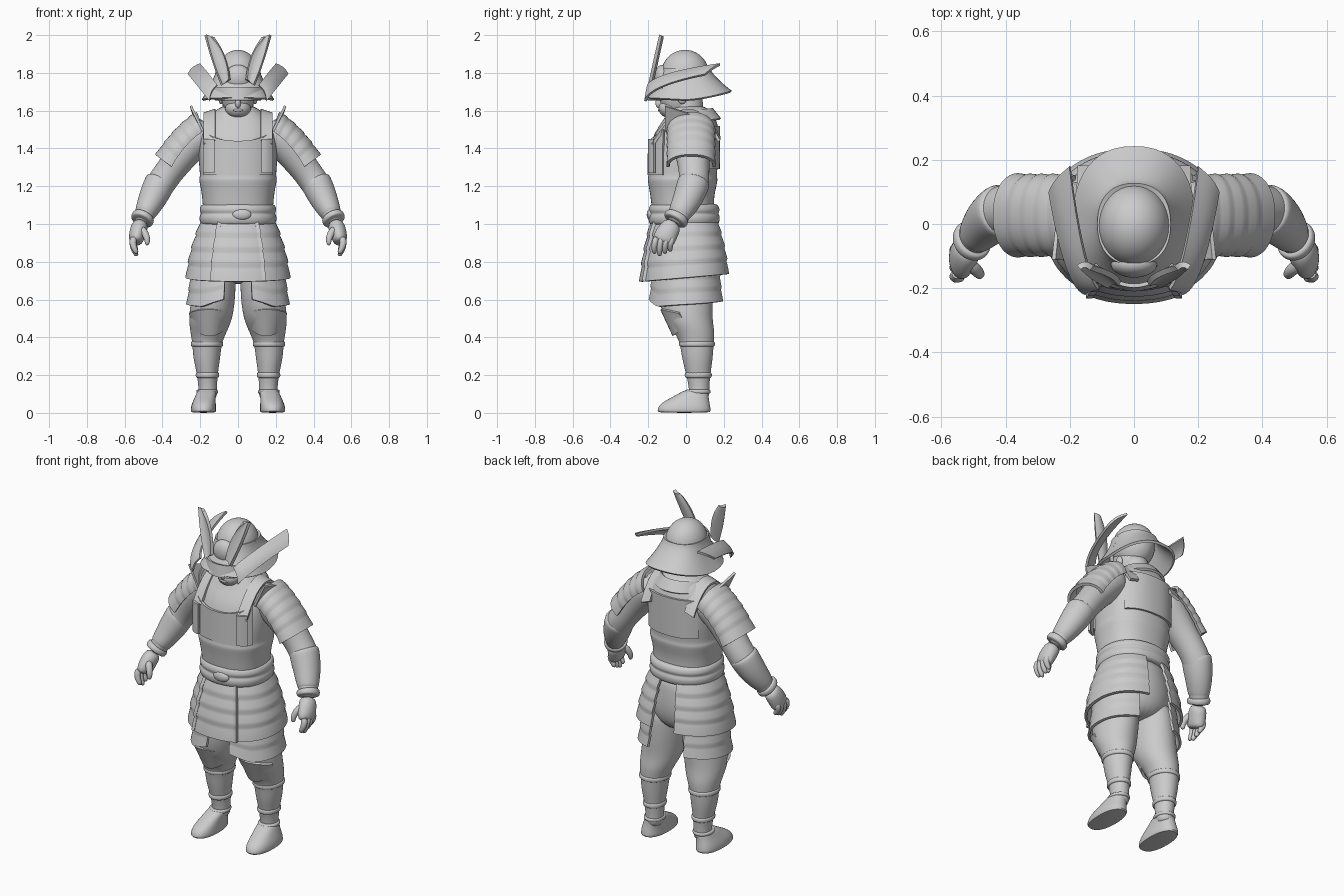
import bpy, bmesh, math
from mathutils import Vector

if "Cube" in bpy.data.objects:
    bpy.data.objects.remove(bpy.data.objects["Cube"])

grey = bpy.data.materials.new("plain_grey")
grey.use_nodes = True
grey.diffuse_color = (0.6, 0.6, 0.6, 1)
bsdf = next(n for n in grey.node_tree.nodes if n.type == 'BSDF_PRINCIPLED')
bsdf.inputs["Base Color"].default_value = (0.6, 0.6, 0.6, 1)
bsdf.inputs["Roughness"].default_value = 0.7
parts = []


def finish(name, bm, mirror=False, subsurf=0, thick=0):
    bmesh.ops.recalc_face_normals(bm, faces=bm.faces)
    mesh = bpy.data.meshes.new(name)
    bm.to_mesh(mesh)
    bm.free()
    mesh.materials.append(grey)
    ob = bpy.data.objects.new(name, mesh)
    bpy.context.collection.objects.link(ob)
    if thick:
        m = ob.modifiers.new("thickness", 'SOLIDIFY')
        m.thickness, m.offset = thick, 0
    if subsurf:
        m = ob.modifiers.new("smooth", 'SUBSURF')
        m.levels = m.render_levels = subsurf
    if mirror:
        ob.modifiers.new("mirror", 'MIRROR').use_mirror_merge = False
    parts.append(ob)


def oval(a, power=1.0):
    c, s = math.cos(a), math.sin(a)
    return (math.copysign(abs(c) ** power, c), math.copysign(abs(s) ** power, s))


def loft(name, rings, n=20, flat=True, power=1.0, mirror=False, sub=2):
    """Closed body through rings (x, y, z, x radius, y radius)."""
    bm = bmesh.new()
    loops = []
    pts = [Vector(r[:3]) for r in rings]
    for i, r in enumerate(rings):
        d = Vector((0, 0, 1)) if flat else (pts[min(i + 1, len(pts) - 1)] - pts[max(i - 1, 0)]).normalized()
        u = Vector((0, 1, 0))
        u = (u - u.dot(d) * d).normalized()
        v = u.cross(d)
        loop = []
        for k in range(n):
            c, s = oval(math.tau * k / n, power)
            loop.append(bm.verts.new(pts[i] + v * (r[3] * c) + u * (r[4] * s)))
        loops.append(loop)
    for a, b in zip(loops, loops[1:]):
        for k in range(n):
            bm.faces.new((a[k], a[(k + 1) % n], b[(k + 1) % n], b[k]))
    bm.faces.new(loops[0])
    bm.faces.new(loops[-1])
    finish(name, bm, mirror, sub)


def sheet(name, f, nu=16, nv=12, thick=0.014, mirror=False):
    """Thin plate over f(u, v)."""
    bm = bmesh.new()
    g = [[bm.verts.new(f(u / nu, v / nv)) for v in range(nv + 1)] for u in range(nu + 1)]
    for i in range(nu):
        for j in range(nv):
            bm.faces.new((g[i][j], g[i + 1][j], g[i + 1][j + 1], g[i][j + 1]))
    finish(name, bm, mirror, 0, thick)


def ball(name, loc, size, mirror=False):
    bm = bmesh.new()
    bmesh.ops.create_uvsphere(bm, u_segments=32, v_segments=20, radius=1)
    for v in bm.verts:
        v.co = Vector(loc) + Vector([a * b for a, b in zip(v.co, size)])
    finish(name, bm, mirror)


def mix(a, b, t):
    return a + (b - a) * t


def curve(p, t):
    """Quadratic curve through three control points."""
    a, b, c = map(Vector, p)
    return a * (1 - t) ** 2 + b * (2 * t * (1 - t)) + c * t * t


# Trunk, neck and hips
loft("torso", [(0, 0, .98, .17, .15), (0, -.015, 1.06, .185, .165), (0, -.02, 1.14, .19, .168),
               (0, -.018, 1.2, .2, .18), (0, -.018, 1.24, .21, .188), (0, -.018, 1.25, .2, .18),
               (0, -.015, 1.33, .21, .187), (0, -.005, 1.43, .208, .185), (0, .01, 1.5, .2, .168),
               (0, .02, 1.55, .18, .14), (0, .02, 1.6, .12, .115), (0, .01, 1.63, .08, .08)], 28, power=.85)
loft("neck", [(0, 0, 1.52, .1, .1), (0, 0, 1.62, .08, .09), (0, 0, 1.72, .08, .09)])
loft("hips", [(0, 0, 1.04, .18, .15), (0, 0, .95, .195, .165), (0, .005, .84, .22, .17),
              (0, .01, .74, .19, .15), (0, .01, .68, .08, .09)], 24)

# Cuirass plates
def breast(u, v):
    c, s = oval(math.radians(mix(-148, -32, u)), .85)
    top = 1.5 - .06 * (1 - (2 * u - 1) ** 2)
    return (c * .208, -.012 + s * mix(.186, .182, v), mix(1.26, top, v))
sheet("breast_plate", breast)

def back(u, v):
    c, s = oval(math.radians(mix(40, 140, u)), .85)
    return (c * .205, -.01 + s * mix(.183, .185, v), mix(1.29, 1.52, v))
sheet("back_plate", back, thick=.012)

def collar(u, v):
    c, s = oval(math.tau * u)
    z = 1.535 + .07 * s if s < 0 else 1.535 + .02 * s
    return (c * mix(.152, .118, v), .008 + s * mix(.172, .128, v), z + .055 * v)
sheet("collar", collar, 36, 4)

def strap(u, v):
    p = curve([(.15, -.175, 1.43), (.15, .01, 1.745), (.145, .175, 1.45)], u)
    return p + Vector(((v - .5) * .06, 0, .02 * (.5 - v)))
sheet("shoulder_strap", strap, 20, 4, .016, True)

def wing(u, v):
    return (mix(.185, .25 - .02 * u, v), mix(-.11, .08, u), mix(1.49, 1.625, v) - .06 * (u * v))
sheet("shoulder_flap", wing, 6, 4, .013, True)

def chest_tab(u, v):
    return (mix(.125, .18, u), mix(-.193, -.166, u * u), mix(1.27, 1.44, v) + .01 * v * v)
sheet("chest_tab", chest_tab, 5, 5, .014, True)

# Sash
loft("sash", [(0, -.01, z, .18 + b, .165 + b) for z, b in
              [(.99, 0), (1.0, .022), (1.04, .028), (1.055, .014), (1.07, .027), (1.1, .018), (1.11, 0)]], 28, power=.9)
ball("sash_knot", (.02, -.188, 1.05), (.05, .02, .03))

# Banded skirt panels, split at the front and open at the rear
def skirt(a0, a1, out):
    def f(u, v):
        c, s = oval(math.radians(mix(a0, a1, u)), .9)
        flare = 1 - (1 - v) ** 1.6
        lip = out + .009 * ((v * 4) % 1 if v < 1 else 1)
        low = .715 + .02 * s
        return (c * (mix(.188, .262, flare) + lip), s * (mix(.165, .22, flare) + lip) - .002, mix(1.01, low, v))
    return f
sheet("front_skirt_panel", skirt(-117, -63, .01), 14, 20, .016)
sheet("side_skirt_panel", skirt(-66, 76, 0), 30, 20, .016, True)

def edge_trim(u, v):
    p = Vector(skirt(-63, -63, .012)(0, v))
    return p + Vector(((u - .5) * .02, -.004, 0))
sheet("skirt_trim", edge_trim, 2, 20, .018, True)

def thigh(u, v):
    c, s = oval(math.radians(mix(-76, 66, u)), .9)
    low = .555 + .045 * max(0, 1 - u * 5) + .035 * u
    lip = .006 * ((v * 3) % 1 if v < 1 else 1)
    return (c * (mix(.235, .262, v) + lip), s * (mix(.175, .195, v) + lip) + .005, mix(.78, low, v))
sheet("thigh_guard", thigh, 28, 15, .014, True)

# Legs and feet
loft("leg", [(.11, 0, .82, .1, .14), (.122, 0, .7, .112, .145), (.132, 0, .6, .118, .145),
             (.145, .01, .5, .118, .13), (.156, .045, .43, .098, .108), (.164, .058, .37, .078, .09),
             (.166, .06, .29, .073, .083), (.162, .065, .2, .054, .064), (.16, .07, .13, .049, .053),
             (.16, .07, .06, .05, .055)], mirror=True)

def knee(u, v):
    c, s = oval(math.radians(mix(-160, -20, u)))
    return (.15 + c * mix(.112, .09, v), .012 + .035 * v + s * mix(.142, .112, v),
            mix(.53 + .02 * math.sin(math.pi * u), .41 + .06 * (2 * u - 1) ** 2, v))
sheet("knee_guard", knee, 16, 6, .014, True)
for name, z, x, y, rx, ry in (("shin_band", .365, .164, .058, .092, .102), ("ankle_band", .2, .162, .065, .068, .078)):
    loft(name, [(x, y, z + h, rx - abs(h) * .6, ry - abs(h) * .6) for h in (-.018, -.008, .008, .018)], mirror=True)
loft("foot", [(.183, -.01, 0, .065, .138), (.183, -.01, .008, .068, .143), (.183, -.01, .035, .067, .14),
              (.178, .005, .065, .06, .118), (.17, .035, .095, .053, .085),
              (.162, .062, .13, .052, .058)], power=.85, mirror=True, sub=1)
loft("ankle_tie", [(.163, .063, z, r, r + .01) for z, r in ((.1, .05), (.105, .059), (.12, .059), (.125, .05))], mirror=True)

# Arms, bracers and hands
loft("arm", [(.14, .03, 1.5, .09, .1), (.22, .03, 1.46, .1, .11), (.3, .035, 1.36, .085, .09),
             (.37, .045, 1.27, .077, .08), (.42, .04, 1.2, .079, .084), (.455, .01, 1.13, .072, .076),
             (.49, -.03, 1.06, .054, .06), (.515, -.065, 1.0, .045, .05)], flat=False, mirror=True)
loft("bracer", [(.405, .045, 1.235, .075, .08), (.412, .042, 1.222, .085, .089), (.455, .01, 1.13, .076, .08),
                (.49, -.032, 1.06, .058, .064), (.5, -.045, 1.04, .05, .055)], flat=False, mirror=True)
loft("cuff", [(.497, -.043, 1.045, .05, .055), (.5, -.046, 1.04, .063, .068), (.51, -.058, 1.018, .063, .068),
              (.513, -.062, 1.012, .05, .055)], flat=False, mirror=True)
loft("palm", [(.512, -.06, 1.01, .042, .045), (.527, -.09, .97, .046, .058), (.538, -.115, .925, .042, .062),
              (.542, -.125, .895, .03, .055)], flat=False, mirror=True)
for i in range(4):
    y, drop = -.165 + .028 * i, .012 * abs(i - 1)
    loft("finger_%d" % (i + 1), [(.55, y + .01, .935, .02, .018), (.56, y, .9, .02, .018),
                                 (.55, y - .004, .86 + drop, .017, .016), (.533, y - .002, .828 + drop, .012, .012)],
         10, False, mirror=True, sub=1)
loft("thumb", [(.515, -.12, .98, .022, .022), (.49, -.145, .95, .021, .021), (.478, -.158, .915, .017, .017),
               (.482, -.16, .885, .011, .011)], 10, False, mirror=True, sub=1)

# Banded shoulder guards wrapped round the upper arm
def shoulder(u, v):
    ang = math.radians(mix(-98, 98, u))
    centre = curve([(.185, .027, 1.505), (.28, .027, 1.45), (.362, .027, 1.31)], v)
    out = Vector((mix(.35, .8, v), 0, mix(.94, .6, v)))
    lip = .006 * ((v * 5) % 1 if v < 1 else 1)
    r = mix(.085, .083, v) + lip
    return centre + out * (r * math.cos(ang)) + Vector((0, 1, 0)) * ((.117 + lip) * oval(ang, .9)[1])
sheet("shoulder_guard", shoulder, 22, 25, .017, True)

# Head and face
ball("head", (0, -.035, 1.69), (.09, .108, .13))
ball("jaw", (0, -.075, 1.612), (.068, .07, .054))
ball("nose", (0, -.14, 1.64), (.015, .022, .028))
ball("lips", (0, -.138, 1.603), (.026, .01, .008))
ball("ear", (.09, -.02, 1.67), (.014, .025, .035), True)

# Helmet bowl and flared brim
ball("helmet_bowl", (0, -.005, 1.79), (.113, .128, .132))

def brim(u, v):
    c, s = oval(math.tau * u, .85)
    reach = .238 if s > 0 else .2
    flare = v ** 1.4
    low = mix(1.655, 1.7, max(s, 0) ** 1.5) + .01 * max(-s, 0)
    return (c * mix(.107, .186, flare), s * mix(.12, reach, flare), mix(1.825, low, v))
sheet("helmet_brim", brim, 48, 10, .014)

def visor(u, v):
    c, s = oval(math.radians(mix(-140, -40, u)))
    return (c * .155, s * mix(.192, .204, v), mix(1.725, 1.655, v))
sheet("visor_band", visor, 16, 3, .012)

# Swept side blades
def blade(u, v):
    lo = curve([(.15, -.215, 1.65), (.21, -.2, 1.73), (.262, .1, 1.79)], u)
    hi = curve([(.11, -.2, 1.735), (.158, -.15, 1.80), (.2, .18, 1.845)], u)
    return lo.lerp(hi, v) + Vector((.01, 0, .004)) * math.sin(math.pi * v)
sheet("side_blade", blade, 18, 5, .013, True)

# Forehead crest
def horn(u, v):
    inner = curve([(.045, 0, 1.765), (.055, 0, 1.9), (.132, 0, 1.988)], u)
    outer = curve([(.085, 0, 1.735), (.135, 0, 1.85), (.172, 0, 2.0)], u)
    p = inner.lerp(outer, v)
    p.y = -.192 + (p.z - 1.74) * .22 + .01 * math.sin(math.pi * v)
    return p
sheet("crest_horn", horn, 18, 6, .018, True)
ball("crest_boss", (0, -.125, 1.775), (.072, .042, .068))

# Bake modifiers and shade
bpy.ops.object.select_all(action='DESELECT')
for ob in parts:
    ob.select_set(True)
bpy.context.view_layer.objects.active = parts[0]
bpy.ops.object.convert(target='MESH')
bpy.ops.object.shade_smooth_by_angle(angle=math.radians(40))
